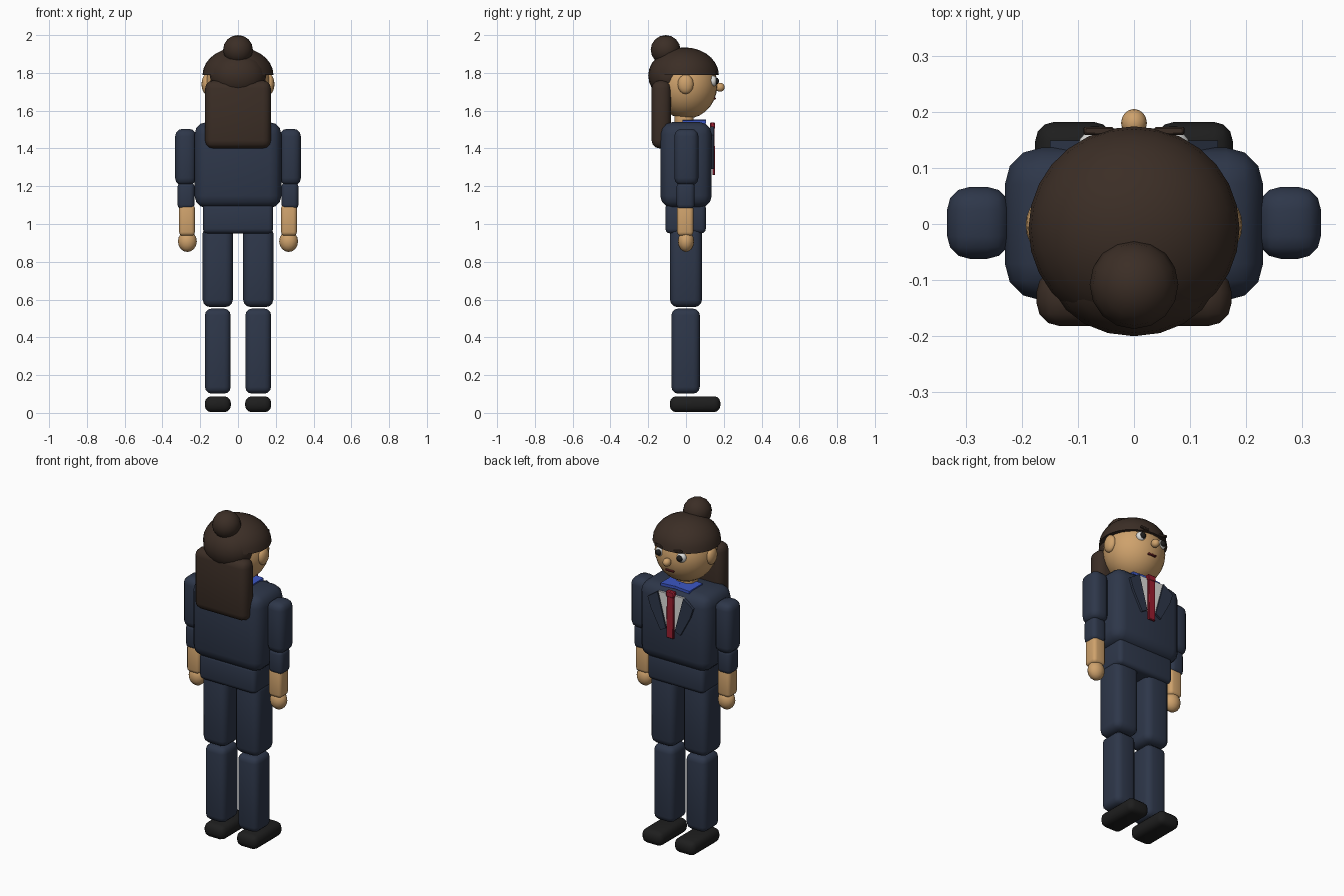
import bpy, bmesh, math
from mathutils import Matrix, Vector

if "Cube" in bpy.data.objects:
    bpy.data.objects.remove(bpy.data.objects["Cube"])


def mat(name, r, g, b):
    m = bpy.data.materials.new(name)
    m.diffuse_color = (r, g, b, 1)
    m.use_nodes = True
    m.node_tree.nodes["Principled BSDF"].inputs["Base Color"].default_value = m.diffuse_color
    return m


SUIT = mat("suit navy", 0.027, 0.038, 0.068)
HAIR = mat("hair brown", 0.044, 0.027, 0.019)
SKIN = mat("skin tan", 0.62, 0.36, 0.15)
SHOE = mat("shoe black", 0.013, 0.013, 0.013)
BLUE = mat("collar blue", 0.045, 0.095, 0.55)
RED = mat("tie red", 0.33, 0.013, 0.03)
SHIRT = mat("shirt white", 0.72, 0.72, 0.70)
LIPS = mat("lip dark red", 0.16, 0.02, 0.02)


def finish(name, bm, material):
    bmesh.ops.recalc_face_normals(bm, faces=bm.faces)
    me = bpy.data.meshes.new(name)
    bm.to_mesh(me)
    bm.free()
    me.materials.append(material)
    ob = bpy.data.objects.new(name, me)
    bpy.context.collection.objects.link(ob)
    bpy.context.view_layer.objects.active = ob
    bpy.ops.object.select_all(action='DESELECT')
    ob.select_set(True)
    bpy.ops.object.shade_smooth_by_angle(angle=math.radians(40))
    return ob


def box(name, center, size, bevel, material, roll=0.0, pitch=0.0, segs=3):
    """Rounded box; roll turns it about y, pitch about x."""
    bm = bmesh.new()
    bmesh.ops.create_cube(bm, size=1)
    bmesh.ops.scale(bm, vec=size, verts=bm.verts)
    if bevel:
        bmesh.ops.bevel(bm, geom=bm.edges[:], offset=bevel, segments=segs,
                        profile=0.5, affect='EDGES')
    turn = Matrix.Rotation(pitch, 4, 'X') @ Matrix.Rotation(roll, 4, 'Y')
    bm.transform(Matrix.Translation(center) @ turn)
    return finish(name, bm, material)


def ball(name, center, radii, material, segs=20, cut=False):
    """Ellipsoid; cut keeps only the upper half, closed below."""
    bm = bmesh.new()
    bmesh.ops.create_uvsphere(bm, u_segments=segs, v_segments=segs // 2 + segs // 2 % 2, radius=1)
    if cut:
        bmesh.ops.bisect_plane(bm, geom=bm.verts[:] + bm.edges[:] + bm.faces[:],
                               plane_co=(0, 0, 0), plane_no=(0, 0, 1), clear_inner=True)
        rim = [e for e in bm.edges if e.is_boundary]
        bmesh.ops.holes_fill(bm, edges=rim, sides=0)
    bmesh.ops.scale(bm, vec=radii, verts=bm.verts)
    bmesh.ops.translate(bm, vec=center, verts=bm.verts)
    return finish(name, bm, material)


def plate(name, outline, y, depth, material):
    """Flat x-z outline given thickness along y."""
    bm = bmesh.new()
    f = bm.faces.new([bm.verts.new((x, y, z)) for x, z in outline])
    out = bmesh.ops.extrude_face_region(bm, geom=[f])
    bmesh.ops.translate(bm, vec=(0, depth, 0),
                        verts=[v for v in out["geom"] if isinstance(v, bmesh.types.BMVert)])
    return finish(name, bm, material)


# Body
box("torso", (0, 0, 1.312), (0.46, 0.272, 0.455), 0.065, SUIT)
box("hips", (0, -0.002, 1.03), (0.372, 0.214, 0.16), 0.025, SUIT)
box("neck", (0, -0.01, 1.56), (0.11, 0.10, 0.12), 0.035, SKIN)

# Limbs and face pairs
for s, side in ((-1, "left"), (1, "right")):
    box(side + "_shoe", (s * 0.107, 0.048, 0.046), (0.138, 0.268, 0.084), 0.034, SHOE)
    box(side + "_lower_leg", (s * 0.107, -0.002, 0.327), (0.136, 0.15, 0.45), 0.035, SUIT)
    box(side + "_upper_leg", (s * 0.107, 0, 0.775), (0.16, 0.17, 0.43), 0.04, SUIT)
    box(side + "_upper_arm", (s * 0.277, 0.002, 1.354), (0.112, 0.128, 0.30), 0.04, SUIT)
    box(side + "_cuff", (s * 0.275, -0.002, 1.15), (0.09, 0.096, 0.144), 0.025, SUIT)
    box(side + "_forearm", (s * 0.27, -0.004, 1.02), (0.084, 0.086, 0.165), 0.02, SKIN)
    ball(side + "_hand", (s * 0.268, 0, 0.908), (0.05, 0.043, 0.056), SKIN, 16)

    # Jacket lapel, notched at the outer edge
    plate(side + "_lapel", [(s * x, z) for x, z in
          ((0.085, 1.515), (0.15, 1.47), (0.13, 1.41), (0.065, 1.29), (0.03, 1.31))],
          0.13, 0.019, SUIT)
    # Collar wing
    box(side + "_collar", (s * 0.045, 0.043, 1.542), (0.10, 0.125, 0.016), 0, BLUE, roll=s * 0.06)

    ball(side + "_ear", (s * 0.168, -0.002, 1.74), (0.025, 0.042, 0.052), SKIN, 16)
    ball(side + "_eye", (s * 0.07, 0.142, 1.757), (0.029, 0.023, 0.029), SHIRT, 16)
    ball(side + "_pupil", (s * 0.07, 0.16, 1.757), (0.018, 0.015, 0.018), SHOE, 12)
    box(side + "_eyebrow", (s * 0.063, 0.166, 1.80), (0.054, 0.014, 0.015), 0.003, HAIR,
        roll=-s * 0.15, segs=1)

# Shirt front and tie
plate("shirt_front", ((-0.085, 1.515), (0.085, 1.515), (0.03, 1.31), (-0.03, 1.31)),
      0.128, 0.012, SHIRT)
box("tie", (0, 0.145, 1.392), (0.046, 0.015, 0.265), 0.003, RED, pitch=0.015, segs=1)
box("tie_knot", (0, 0.141, 1.52), (0.054, 0.026, 0.036), 0.005, RED, segs=1)

# Head
ball("head", (0, 0, 1.735), (0.172, 0.166, 0.178), SKIN, 28)
ball("nose", (0, 0.18, 1.724), (0.023, 0.025, 0.024), SKIN, 16)
box("mouth", (0, 0.151, 1.664), (0.055, 0.014, 0.012), 0.003, LIPS, segs=1)

# Hair
ball("hair_cap", (0, -0.008, 1.788), (0.188, 0.182, 0.147), HAIR, 28, cut=True)
ball("back_hair", (0, -0.085, 1.785), (0.15, 0.115, 0.12), HAIR, 20)
box("long_hair", (0, -0.131, 1.58), (0.348, 0.102, 0.36), 0.042, HAIR)
ball("hair_bun", (0, -0.108, 1.922), (0.079, 0.079, 0.078), HAIR, 16)
